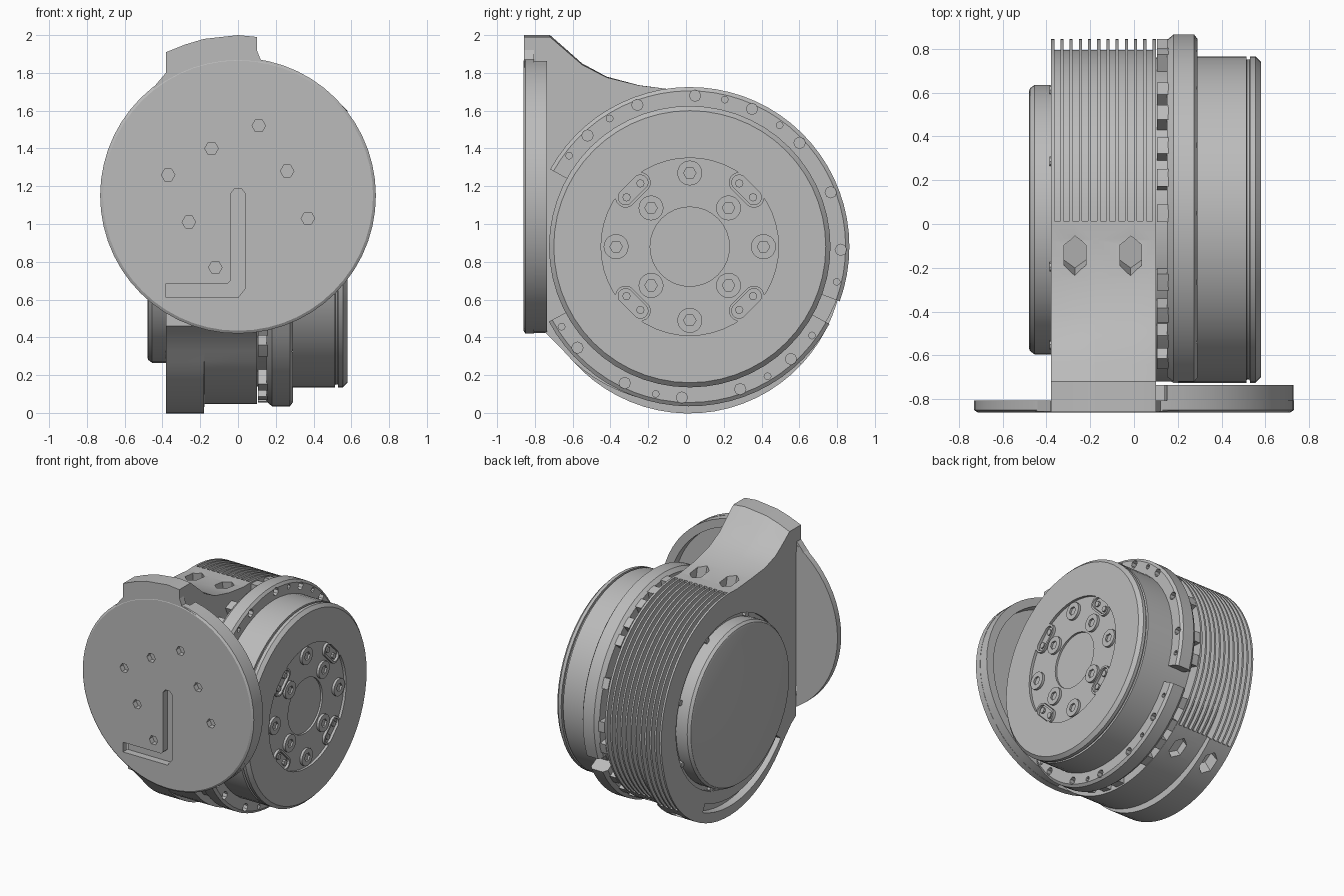
import bpy, bmesh
from math import sin, cos, radians, pi

old = bpy.data.objects.get("Cube")
if old:
    bpy.data.objects.remove(old, do_unlink=True)

grey = bpy.data.materials.new("machined_grey")
grey.use_nodes = True
grey.diffuse_color = (0.5, 0.5, 0.5, 1)
grey.node_tree.nodes["Principled BSDF"].inputs["Base Color"].default_value = (0.5, 0.5, 0.5, 1)

# Axes: direction and the two centre coordinates across it
MAIN = ("x", 0.02, 0.88)
BODY = ("x", 0.0, 0.87)
FACE = ("y", 0.0, 1.15)


def at(c, u, r, deg):
    p, q = c[1] + r * cos(radians(deg)), c[2] + r * sin(radians(deg))
    return (u, p, q) if c[0] == "x" else (p, u, q)


def lathe(c, steps, n=56):
    return [[at(c, u, r, 360 * i / n) for i in range(n)] for u, r in steps]


def rod(c, u0, u1, r, n=20):
    return lathe(c, [(u0, r), (u1, r)], n)


def sector(c, u0, u1, r0, r1, a0, a1):
    n = max(2, int(abs(a1 - a0) / 6) + 1)
    angles = [a0 + (a1 - a0) * i / n for i in range(n + 1)]
    return [[at(c, u, r, a) for u, r in ((u0, r0), (u1, r0), (u1, r1), (u0, r1))] for a in angles]


def part(name, solids):
    """Skin each list of loops into a closed solid, all in one object."""
    bm = bmesh.new()
    for loops in solids:
        rows = [[bm.verts.new(p) for p in loop] for loop in loops]
        n = len(rows[0])
        for a, b in zip(rows, rows[1:]):
            for i in range(n):
                j = (i + 1) % n
                bm.faces.new((a[i], a[j], b[j], b[i]))
        bm.faces.new(rows[0])
        bm.faces.new(rows[-1])
    bmesh.ops.recalc_face_normals(bm, faces=bm.faces)
    mesh = bpy.data.meshes.new(name)
    bm.to_mesh(mesh)
    bm.free()
    mesh.materials.append(grey)
    ob = bpy.data.objects.new(name, mesh)
    bpy.context.collection.objects.link(ob)
    return ob


def cut(ob, solids):
    tool = part("cutter", solids)
    tool.hide_render = True
    mod = ob.modifiers.new("cut", "BOOLEAN")
    mod.operation, mod.solver, mod.object = "DIFFERENCE", "EXACT", tool
    mod.use_self = True
    deps = bpy.context.evaluated_depsgraph_get()
    mesh = bpy.data.meshes.new_from_object(ob.evaluated_get(deps))
    ob.modifiers.clear()
    ob.data = mesh
    bpy.data.objects.remove(tool, do_unlink=True)


# Housing: round body with a neck sweeping up to the mounting tab
def housing_loop(x, sag, lip):
    neck = [(-0.858, 2.0, 1), (-0.72, 2.0, 1), (-0.64, 1.93, .9), (-0.55, 1.85, .7),
            (-0.42, 1.78, .4), (-0.25, 1.735, .1)]
    loop = [(x, y, z - sag * w) for y, z, w in neck]
    for a in range(95, -141, -5):
        bump = max(0, cos(radians((a + 75) * 1.5))) if abs(a + 75) < 60 else 0
        loop.append(at(BODY, x, 0.845 + lip * bump, a))
    front = [(-0.74, 0.42), (-0.80, 0.46), (-0.80, 1.72), (-0.858, 1.72)]
    return loop + [(x, y, z) for y, z in front]


housing = part("housing", [[housing_loop(*s) for s in (
    (-0.38, 0.09, 0.03), (-0.28, 0.05, 0.03), (-0.18, 0.02, 0.03),
    (-0.178, 0.02, -0.025), (0.0, 0.0, -0.025), (0.1, 0.01, -0.025))]])

# Cooling fins, cap seat, lower groove and the hexagonal pockets
cut(housing, [sector(BODY, x - 0.014, x + 0.014, 0.795, 0.95, -45, 89)
              for x in [-0.35 + 0.042 * i for i in range(11)]])
cut(housing, [rod(MAIN, -0.45, -0.36, 0.645, 56)])
cut(housing, [sector(BODY, -0.45, -0.32, 0.735, 0.80, -140, -65)])


def hex_pocket(x, deg):
    shape = [(0, 5.8), (.05, 3), (.05, -3), (0, -5.8), (-.05, -3), (-.05, 3)]
    return [[at(BODY, x + dx, r, deg + da) for dx, da in shape] for r in (0.76, 0.96)]


cut(housing, [hex_pocket(x, a) for x in (-0.27, -0.015) for a in (99.5, -56)])

# Rear cap
part("rear_cap", [lathe(MAIN, [(-0.35, 0.615), (-0.455, 0.615), (-0.475, 0.60), (-0.48, 0.585)])])
part("cap_screws", [rod(("x", 0.02 + 0.63 * cos(radians(a)), 0.88 + 0.63 * sin(radians(a))),
                        -0.385, -0.35, 0.022, 8) for a in range(20, 380, 45)])

# Mounting plate: thin disc with a raised rim behind its left half
plate = part("mounting_plate", [lathe(FACE, [(-0.86, 0.715), (-0.85, 0.73), (-0.805, 0.73)])])
slot = [(-.38, .61), (0, .61), (.04, .66), (.04, 1.16), (.02, 1.185), (-.02, 1.185),
        (-.04, 1.16), (-.04, .70), (-.055, .685), (-.38, .685)]
holes = [(-.14, 1.4), (.11, 1.52), (-.37, 1.26), (.26, 1.28), (-.26, 1.01), (.37, 1.03), (-.12, .77)]
cut(plate, [[[(x, y, z) for x, z in slot] for y in (-0.9, -0.78)]]
    + [rod(("y", x, z), -0.9, -0.82, 0.036, 6) for x, z in holes])
part("plate_rim", [sector(FACE, -0.81, -0.735, 0.665, 0.728, -88, 78)])

# Tab fillets where the tab meets the plate
part("tab_fillets", [[[(x, y, z) for x, z in tri] for y in (-0.857, -0.806)] for tri in (
    [(-.37, 1.80), (-.382, 1.80), (-.45, 1.72), (-.37, 1.70)],
    [(.09, 1.92), (.1, 1.92), (.12, 1.87), (.24, 1.83), (.09, 1.80)])])

# Clamp flange in two arcs, with clamp teeth and bolt holes
part("flange_core", [rod(MAIN, 0.05, 0.30, 0.74, 56)])


def clamp_arc(a0, a1):
    n = int((a1 - a0) / 5)
    prof = [(0.15, 0.70), (0.29, 0.70), (0.29, 0.825), (0.275, 0.845), (0.18, 0.845), (0.15, 0.82)]
    return [[at(MAIN, u, r, a0 + (a1 - a0) * i / n) for u, r in prof] for i in range(n + 1)]


big = [88 + 22.3 * i for i in range(-4, 3)] + [-48 - 22.5 * i for i in range(5)]
small = [76.6, 53.5, -13.5, 122, 143, -36, -59, -103, -148]
flange = part("clamp_flange", [clamp_arc(-20, 151), clamp_arc(-152, -29)])
cut(flange, [rod(("x",) + at(MAIN, 0, 0.8, a)[1:], 0.255, 0.4, r, 8)
             for group, r in ((big, 0.03), (small, 0.018)) for a in group])
part("clamp_teeth", [sector(MAIN, 0.105, 0.16, 0.72, 0.825, a - 2.8, a + 2.8) for a in big + small])

# Output drum with a narrow groove and chamfered face
drum = part("output_drum", [lathe(MAIN, [
    (0.2, 0.745), (0.513, 0.745), (0.515, 0.73), (0.528, 0.73), (0.53, 0.745),
    (0.555, 0.745), (0.58, 0.72)])])
cut(drum, [rod(MAIN, 0.56, 0.7, 0.47, 48)])
cut(drum, [rod(MAIN, 0.545, 0.7, 0.21, 32)])

# Output bolts with hexagonal sockets
bolts = [("x",) + at(MAIN, 0, 0.39 if a % 90 == 0 else 0.29, a)[1:] for a in range(0, 360, 45)]
heads = part("output_bolts", [rod(c, 0.55, 0.579, 0.066) for c in bolts])
cut(heads, [rod(c, 0.565, 0.6, 0.033, 6) for c in bolts])


# Slotted keys on the diagonals, each with two pins
def stadium(deg, rad, u0, u1):
    c, s = cos(radians(deg)), sin(radians(deg))
    pts = []
    for i in range(16):
        a = 2 * pi * (i + 0.5) / 16
        t = rad * cos(a) + (0.055 if cos(a) > 0 else -0.055)
        d = 0.425 + rad * sin(a)
        pts.append((0.02 + d * c - t * s, 0.88 + d * s + t * c))
    return [[(u, y, z) for y, z in pts] for u in (u0, u1)]


diagonals = (45, 135, 225, 315)
keys = part("key_blocks", [stadium(a, 0.055, 0.55, 0.58) for a in diagonals])
cut(keys, [stadium(a, 0.04, 0.56, 0.6) for a in diagonals])
part("key_pins", [rod(("x",) + at(MAIN, 0, 0.425, a + s * 7)[1:], 0.55, 0.575, 0.022, 8)
                  for a in diagonals for s in (-1, 1)])

# Smooth the round surfaces and keep the edges sharp
bpy.ops.object.select_all(action="DESELECT")
for ob in bpy.context.collection.objects:
    if ob.type == "MESH" and grey.name in ob.data.materials:
        ob.select_set(True)
        bpy.context.view_layer.objects.active = ob
bpy.ops.object.shade_smooth_by_angle(angle=radians(30))
